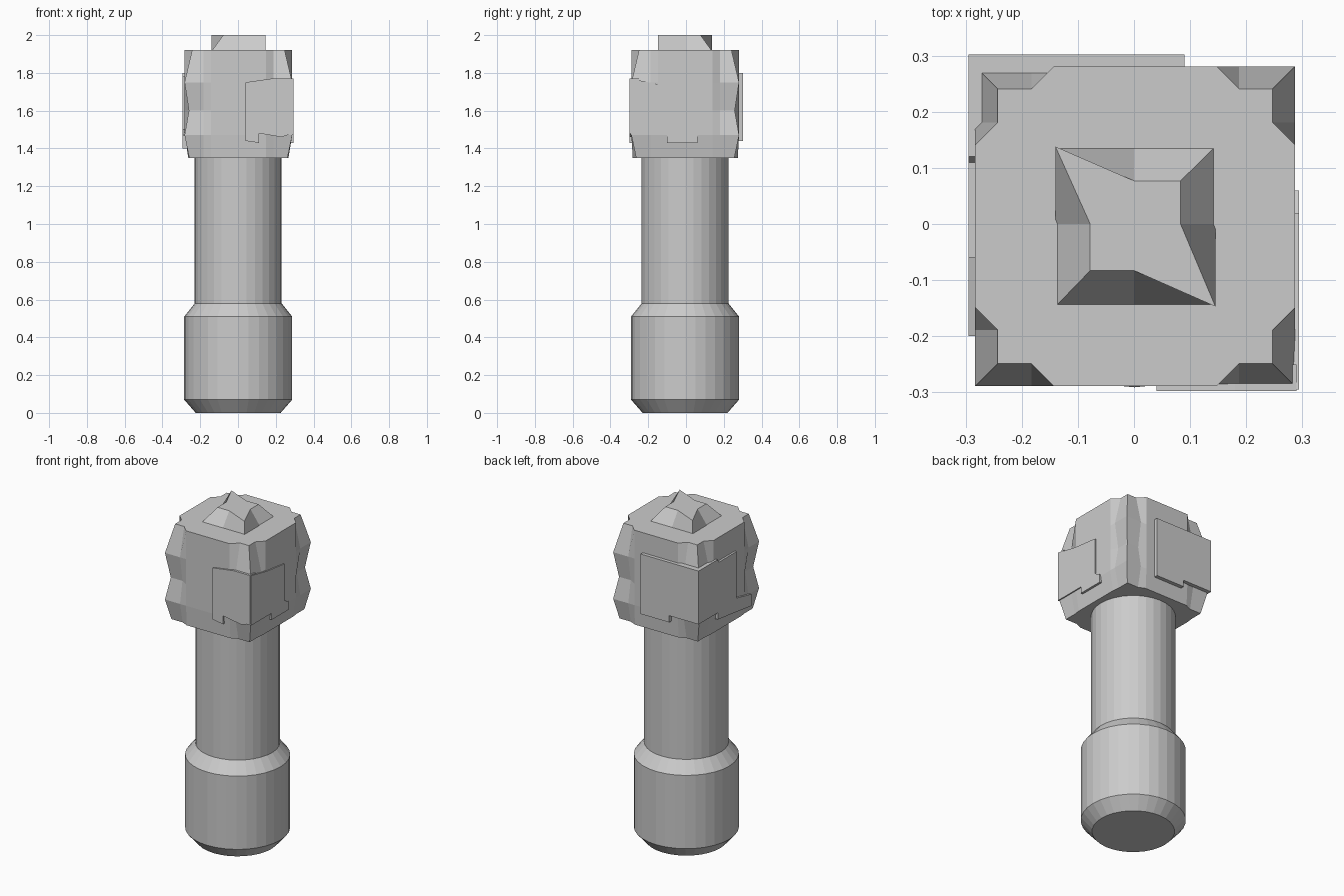
import bpy, bmesh, math

if "Cube" in bpy.data.objects:
    bpy.data.objects.remove(bpy.data.objects["Cube"])

grey = bpy.data.materials.new("grey")
grey.diffuse_color = (0.6, 0.6, 0.6, 1)
grey.use_nodes = True
grey.node_tree.nodes["Principled BSDF"].inputs["Base Color"].default_value = grey.diffuse_color
CX, CY = 0.001, -0.005


def finish(name, bm):
    bmesh.ops.recalc_face_normals(bm, faces=bm.faces)
    me = bpy.data.meshes.new(name)
    bm.to_mesh(me)
    bm.free()
    me.materials.append(grey)
    ob = bpy.data.objects.new(name, me)
    bpy.context.collection.objects.link(ob)
    return ob


def loft(name, rings):
    """Skin a stack of equal-length rings and cap both ends."""
    bm = bmesh.new()
    vs = [[bm.verts.new(p) for p in r] for r in rings]
    n = len(vs[0])
    for a, b in zip(vs, vs[1:]):
        for i in range(n):
            j = (i + 1) % n
            quad = (a[i], a[j], b[j], b[i])
            if (a[i].co - b[i].co).length > 1e-5 or (a[j].co - b[j].co).length > 1e-5:
                bm.faces.new(quad)
    bm.faces.new(vs[0][::-1])
    bm.faces.new(vs[-1])
    return finish(name, bm)


def circle(r, z, n=32):
    return [(CX + r * math.cos(2 * math.pi * i / n),
             CY + r * math.sin(2 * math.pi * i / n), z) for i in range(n)]


# Pommel and shaft
loft("pommel", [circle(0.225, 0), circle(0.286, 0.07),
                circle(0.286, 0.51), circle(0.23, 0.58)])
loft("shaft", [circle(0.23, 0.57), circle(0.23, 1.36)])


# Head: square block whose vertical edges are notched in and out
def head_ring(z, c, mx, my):
    quad = [(mx, 0.145), (min(c, mx), 0.185), (c, c), (0.185, min(c, my)), (0.145, my)]
    pts = []
    for sx, sy, rev in ((1, 1, 0), (-1, 1, 1), (-1, -1, 0), (1, -1, 1)):
        q = quad[::-1] if rev else quad
        pts += [(CX + 0.001 + sx * x, CY + 0.001 + sy * y, z) for x, y in q]
    return pts


M = 0.285
loft("head", [head_ring(1.35, 0.26, 0.265, 0.278), head_ring(1.47, M, M, M),
              head_ring(1.60, 0.262, M, M), head_ring(1.75, M, M, M),
              head_ring(1.92, 0.245, M, M)])


# Raised plates wrapping two opposite corners of the head
def plate(name, axis, inner, outer, pts):
    def ring(d):
        return [(d, u, z) if axis == "x" else (u, d, z) for u, z in pts]
    loft(name, [ring(inner), ring(outer)])


plate("front_plate", "y", -0.25, -0.298,
      [(0.04, 1.75), (0.04, 1.44), (0.11, 1.43), (0.11, 1.48),
       (0.23, 1.46), (0.29, 1.48), (0.29, 1.77), (0.18, 1.77)])
plate("right_plate", "x", 0.25, 0.294,
      [(-0.295, 1.77), (-0.15, 1.74), (0.02, 1.72), (0.02, 1.50), (0.06, 1.48),
       (0.06, 1.43), (-0.10, 1.43), (-0.10, 1.47), (-0.295, 1.47)])
plate("back_plate", "y", 0.25, 0.302,
      [(0.09, 1.80), (0.09, 1.44), (-0.10, 1.44), (-0.10, 1.48),
       (-0.295, 1.48), (-0.295, 1.80)])
plate("left_plate", "x", -0.25, -0.295,
      [(0.302, 1.80), (0.302, 1.48), (0.12, 1.48), (0.12, 1.44), (-0.20, 1.40),
       (-0.20, 1.47), (-0.06, 1.50), (-0.06, 1.78), (0.11, 1.78), (0.12, 1.80)])

# Cap on top: sloping sides with two opposite corners left upright
base = [(-0.14, 0.138), (0, 0.138), (0.145, 0.138), (0.145, 0),
        (0.145, -0.147), (0, -0.147), (-0.14, -0.147), (-0.14, 0)]
top = [(-0.14, 0.138), (0, 0.077), (0.083, 0.077), (0.083, 0),
       (0.145, -0.147), (0, -0.083), (-0.078, -0.083), (-0.078, 0)]
loft("top_cap", [[(x, y, 1.915) for x, y in base], [(x, y, 2.0) for x, y in top]])
